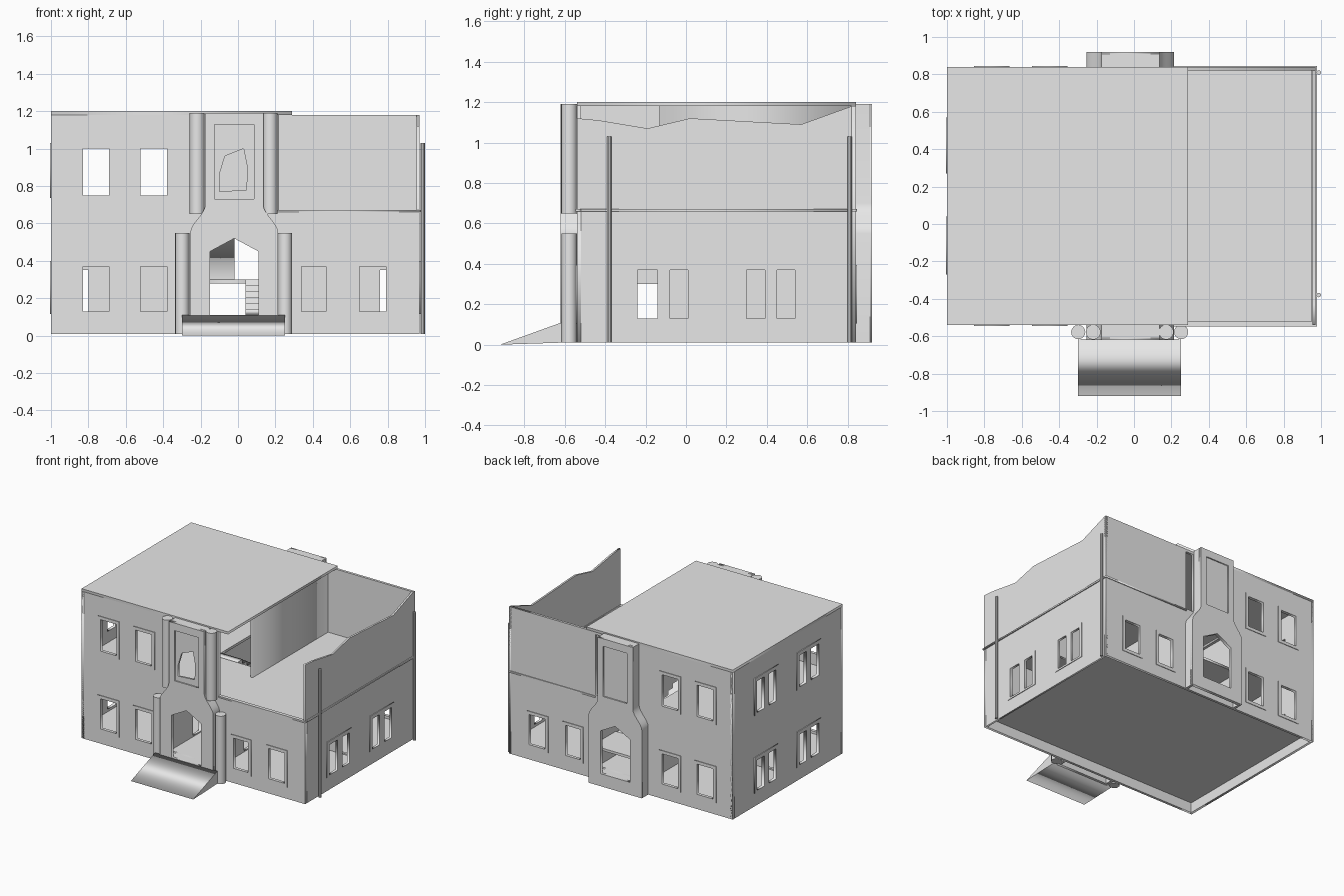
import bpy, bmesh, math

old = bpy.data.objects.get("Cube")
if old:
    bpy.data.objects.remove(old, do_unlink=True)

stone = bpy.data.materials.new("pale_stone")
stone.use_nodes = True
COLOUR = (0.8, 0.8, 0.8, 1)
stone.diffuse_color = COLOUR
stone.node_tree.nodes["Principled BSDF"].inputs["Base Color"].default_value = COLOUR

T = 0.02                      # wall thickness
L, R, F, B = -1, 0.97, -0.54, 0.84
BASE, GROUND, DECK, TOP = 0.01, 0.11, 0.66, 1.18
MID = -0.02                   # centre line of the entrance bays


def finish(name, bm, smooth=False):
    bmesh.ops.remove_doubles(bm, verts=bm.verts, dist=0.0001)
    bmesh.ops.recalc_face_normals(bm, faces=bm.faces)
    mesh = bpy.data.meshes.new(name)
    bm.to_mesh(mesh)
    bm.free()
    mesh.materials.append(stone)
    ob = bpy.data.objects.new(name, mesh)
    bpy.context.collection.objects.link(ob)
    if smooth:
        bpy.ops.object.select_all(action='DESELECT')
        ob.select_set(True)
        bpy.context.view_layer.objects.active = ob
        bpy.ops.object.shade_smooth_by_angle(angle=math.radians(35))
    return ob


def rect(a, b, c, d):
    return [(a, c), (b, c), (b, d), (a, d)]


def panel(name, axis, lo, hi, outline, holes=(), smooth=False):
    """Flat outline with holes, extruded along an axis from lo to hi."""
    cu = bpy.data.curves.new(name, 'CURVE')
    cu.dimensions = '2D'
    cu.fill_mode = 'BOTH'
    cu.extrude = (hi - lo) / 2
    for loop in [outline, *holes]:
        sp = cu.splines.new('POLY')
        sp.points.add(len(loop) - 1)
        for p, (u, v) in zip(sp.points, loop):
            p.co = (u, v, 0, 1)
        sp.use_cyclic_u = True
    tmp = bpy.data.objects.new(name + "_outline", cu)
    bpy.context.collection.objects.link(tmp)
    dg = bpy.context.evaluated_depsgraph_get()
    mesh = bpy.data.meshes.new_from_object(tmp.evaluated_get(dg))
    bm = bmesh.new()
    bm.from_mesh(mesh)
    bpy.data.objects.remove(tmp, do_unlink=True)
    bpy.data.curves.remove(cu)
    bpy.data.meshes.remove(mesh)
    mid = (lo + hi) / 2
    for v in bm.verts:
        a, b, w = v.co
        w += mid
        v.co = {'x': (w, a, b), 'y': (a, w, b), 'z': (a, b, w)}[axis]
    return finish(name, bm, smooth)


def box(name, x0, x1, y0, y1, z0, z1):
    return panel(name, 'z', z0, z1, rect(x0, x1, y0, y1))


def cylinder(name, x, y, r, z0, z1, sides=16):
    bm = bmesh.new()
    bmesh.ops.create_cone(bm, cap_ends=True, segments=sides, radius1=r, radius2=r, depth=z1 - z0)
    bmesh.ops.translate(bm, verts=bm.verts, vec=(x, y, (z0 + z1) / 2))
    return finish(name, bm, True)


def bay_side(inset=0):
    """Half widths and heights of a bay: wide below, curved shoulder, narrow above."""
    pts = []
    for i in range(9):
        t = i / 8
        s = t * t * (3 - 2 * t)
        pts.append((0.235 - 0.08 * s - inset, 0.55 + 0.15 * t))
    return pts + [(0.155 - inset, 1.19 - inset)]


def bay_outline(bottom, inset=0):
    side = [(0.235 - inset, bottom)] + bay_side(inset)
    return [(MID + w, z) for w, z in side] + [(MID - w, z) for w, z in reversed(side)]


# Window openings
low_z, high_z = (0.13, 0.37), (0.75, 1.0)
west = [(-0.83, -0.69), (-0.52, -0.38)]
east = [(0.34, 0.47), (0.65, 0.79)]
single = [rect(*x, *low_z) for x in west + east] + [rect(*x, *high_z) for x in west]
pairs = [(-0.27, -0.24, -0.14, -0.08, 0.01, 0.04), (0.27, 0.30, 0.39, 0.45, 0.54, 0.57)]


def panes(p, z):
    return [rect(p[1], p[2], *z), rect(p[3], p[4], *z)]


def grow(r, d):
    return rect(r[0][0] - d, r[1][0] + d, r[0][1] - d, r[2][1] + d)


# Outer walls
bay_hole = bay_outline(GROUND, T)
front = [(L, BASE), (R, BASE), (R, DECK), (0.21, DECK), (0.21, TOP), (L, TOP)]
panel("front_wall", 'y', F, F + T, front, single + [bay_hole])
panel("back_wall", 'y', B - T, B, rect(L, R, BASE, TOP),
      single + [bay_hole, rect(0.14, 0.21, 0.68, 1.16)])
low_panes = [h for p in pairs for h in panes(p, low_z)]
high_panes = [h for p in pairs for h in panes(p, high_z)]
panel("right_side_wall", 'x', L, L + T, rect(F, B, BASE, TOP), low_panes + high_panes)
broken_top = [(0.82, 1.18), (0.57, 1.09), (0.02, 1.12), (-0.19, 1.07), (-0.43, 1.11), (F, 1.12)]
panel("left_side_wall", 'x', R - 0.015, R, [(F, BASE), (B, BASE), (B, TOP)] + broken_top, low_panes)

# Window frames
for i, hole in enumerate(single):
    for side, y in (("front", F), ("back", B)):
        panel(f"{side}_window_frame_{i}", 'y', y - 0.005, y + 0.005, grow(hole, 0.025), [hole])
for side, x, levels in (("left", R, [low_z]), ("right", L, [low_z, high_z])):
    for z in levels:
        for p in pairs:
            panel(f"{side}_double_frame", 'x', x - 0.005, x + 0.005,
                  rect(p[0], p[5], z[0] - 0.015, z[1] + 0.03), panes(p, z))

# Projecting entrance bays with arched openings
arch = [(-0.15, GROUND), (0.11, GROUND), (0.11, 0.45), (MID, 0.52), (-0.15, 0.45)]
broken = [(-0.1, 0.77), (0.045, 0.78), (0.05, 0.9), (0.03, 1.0), (-0.07, 0.96), (-0.1, 0.86)]
recess = rect(MID - 0.105, MID + 0.105, 0.73, 1.13)
outer, inner = bay_outline(BASE), bay_outline(BASE, T)
shell = outer + inner[::-1]
# open-bottomed shell: outer outline up and over, inner outline back
for side, y0, y1, sign in (("front", -0.61, F, -1), ("back", B, 0.91, 1)):
    panel(f"{side}_bay_shell", 'y', y0, y1, shell, smooth=True)
    face = y0 if sign < 0 else y1
    a, b = sorted((face, face - sign * 0.015))
    panel(f"{side}_bay_face", 'y', a, b, outer, [arch] + ([broken] if sign < 0 else []))
    a, b = sorted((face, face + sign * 0.01))
    panel(f"{side}_bay_facing", 'y', a, b, outer, [arch, recess])

# Round columns beside the front bay
for s in (-1, 1):
    cylinder("lower_column", MID - 0.003 + s * 0.275, -0.578, 0.038, BASE, 0.55)
    cylinder("upper_column", MID - 0.003 + s * 0.195, -0.578, 0.04, 0.65, 1.19)

# Entrance ramp
panel("entrance_ramp", 'x', -0.30, 0.25, [(-0.92, 0), (-0.615, BASE), (-0.615, GROUND)])

# Floors and roof
box("ground_floor", L + 0.01, R - 0.01, F + 0.01, B - 0.01, 0.09, GROUND)
for y0, y1 in ((-0.6, F + T), (B - T, 0.9)):
    box("bay_floor", MID - 0.22, MID + 0.22, y0, y1, 0.09, GROUND)
panel("upper_floor", 'z', DECK - T, DECK, rect(L + 0.01, R - 0.01, F + 0.005, B - 0.01),
      [rect(-0.21, 0.17, 0.02, 0.8)])
box("roof", L, 0.29, F, B, TOP, 1.2)

# Ledge around the terrace
box("front_ledge", 0.21, R + 0.008, F - 0.008, F + T, DECK, DECK + 0.012)
box("back_ledge", 0.21, R + 0.008, B - T, B + 0.006, DECK, DECK + 0.012)
box("left_ledge", R - T, R + 0.008, F, B, DECK, DECK + 0.012)

# Drainpipes
for y in (-0.38, 0.81):
    cylinder("drainpipe", 0.988, y, 0.012, BASE, 1.03, 10)

# Interior partitions with doorways
for name, x in (("right_hall_wall", -0.25), ("left_hall_wall", 0.2)):
    panel(name, 'x', x, x + T, rect(F + T, B - T, GROUND, DECK - T),
          [rect(-0.24, -0.14, GROUND + 0.01, 0.3)])
for name, a, b, c, d in (("right_room_wall", L, -0.25, -0.93, -0.80),
                         ("left_room_wall", 0.21, R, 0.76, 0.89)):
    panel(name, 'y', 0.14, 0.16, rect(a + 0.01, b - 0.01, GROUND, DECK - T),
          [rect(c, d, GROUND + 0.01, 0.35)])
box("terrace_room_wall", 0.2, 0.22, -0.13, B - T, DECK, TOP)


# Staircase: lower flight, landing and upper flight
def flight(name, x0, x1, y0, z0, y1, z1, steps):
    dy, dz = (y1 - y0) / steps, (z1 - z0) / steps
    pts = []
    for i in range(steps):
        pts += [(y0 + i * dy, z0 + (i + 1) * dz), (y0 + (i + 1) * dy, z0 + (i + 1) * dz)]
    panel(name, 'x', x0, x1, [(y0, z0)] + pts + [(y1, z1 - 0.05)])


flight("lower_flight", 0.04, 0.19, 0.2, GROUND, 0.6, 0.3, 6)
box("stair_landing", -0.23, 0.2, 0.6, 0.89, 0.28, 0.3)
flight("upper_flight", -0.22, -0.02, 0.6, 0.3, 0.03, DECK, 10)
